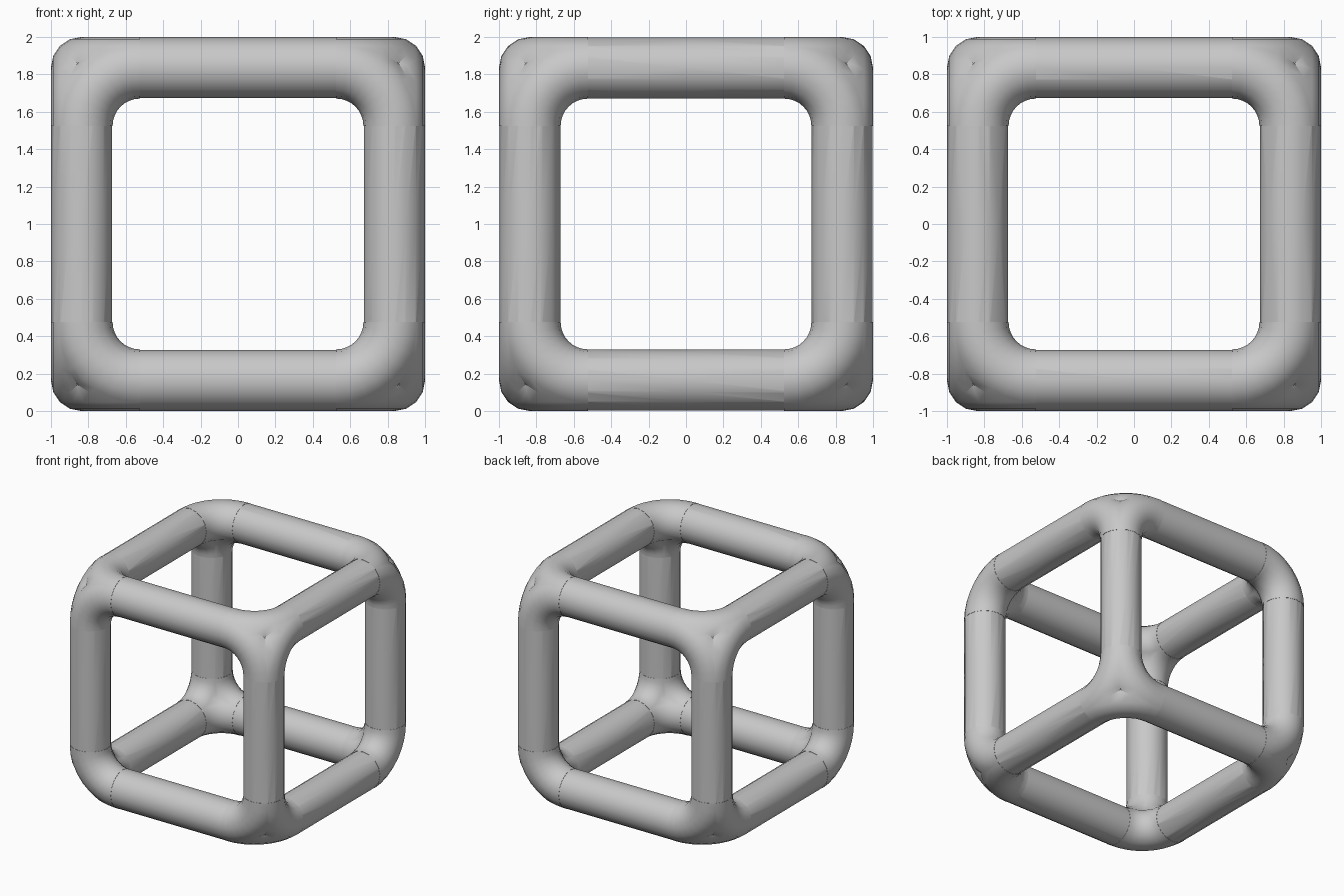
import bpy, bmesh, math
from mathutils import Matrix

if "Cube" in bpy.data.objects:
    bpy.data.objects.remove(bpy.data.objects["Cube"])

C = 0.835        # bar centre line, distance from the cube centre
R = 0.165        # tube radius
BEND = 0.31      # centre line radius of the corner bends
SIDES, STEPS = 16, 8

grey = bpy.data.materials.new("plain_grey")
grey.diffuse_color = (0.58, 0.58, 0.58, 1)
grey.use_nodes = True
grey.node_tree.nodes["Principled BSDF"].inputs["Base Color"].default_value = grey.diffuse_color


def tube(name, rings, turn):
    """Closed tube through (centre, outward direction, radius) rings in the xy plane.
    turn cycles the axes, so one shape serves all three directions."""
    bm = bmesh.new()
    loops = []
    for (cx, cy), (dx, dy), r in rings:
        loop = []
        for k in range(SIDES):
            a = 2 * math.pi * k / SIDES
            u, w = r * math.cos(a), r * math.sin(a)
            p = (cx + u * dx, cy + u * dy, C + w)
            loop.append(bm.verts.new([p[(i + turn) % 3] for i in range(3)]))
        loops.append(loop)
    for a, b in zip(loops, loops[1:]):
        for k in range(SIDES):
            n = (k + 1) % SIDES
            bm.faces.new((a[k], a[n], b[n], b[k]))
    bm.faces.new(loops[0])
    bm.faces.new(loops[-1])
    bmesh.ops.recalc_face_normals(bm, faces=bm.faces)
    mesh = bpy.data.meshes.new(name)
    bm.to_mesh(mesh)
    bm.free()
    mesh.materials.append(grey)
    obj = bpy.data.objects.new(name, mesh)
    bpy.context.collection.objects.link(obj)
    return obj


# One octant: three quarter bends and three half bars
O = C - BEND
arc = []
for s in range(STEPS + 1):
    a = math.pi / 2 * s / STEPS
    d = (math.cos(a), math.sin(a))
    arc.append(((O + BEND * d[0], O + BEND * d[1]), d, R))
bar = [((x, C), (0, 1), R - 0.002) for x in (0, O + 0.02)]
parts = [tube("corner_bend", arc, t) for t in range(3)]
parts += [tube("half_bar", bar, t) for t in range(3)]

# Fuse the octant
frame, cutters = parts[0], parts[1:]
frame.name = "cube_frame"
bpy.context.view_layer.objects.active = frame
frame.select_set(True)
for c in cutters:
    c.hide_render = True
    mod = frame.modifiers.new("fuse", "BOOLEAN")
    mod.operation, mod.solver, mod.object = "UNION", "EXACT", c
    bpy.ops.object.modifier_apply(modifier=mod.name)
for c in cutters:
    bpy.data.objects.remove(c)

# Open the bar ends on the middle planes, then mirror to the whole cube
bm = bmesh.new()
bm.from_mesh(frame.data)
ends = [f for f in bm.faces if any(all(abs(v.co[i]) < 1e-4 for v in f.verts) for i in range(3))]
bmesh.ops.delete(bm, geom=ends, context="FACES")
bm.to_mesh(frame.data)
bm.free()
mirror = frame.modifiers.new("mirror", "MIRROR")
mirror.use_axis = (True, True, True)
bpy.ops.object.modifier_apply(modifier=mirror.name)
frame.location.z = 1
bpy.ops.object.shade_smooth_by_angle(angle=math.radians(35))
